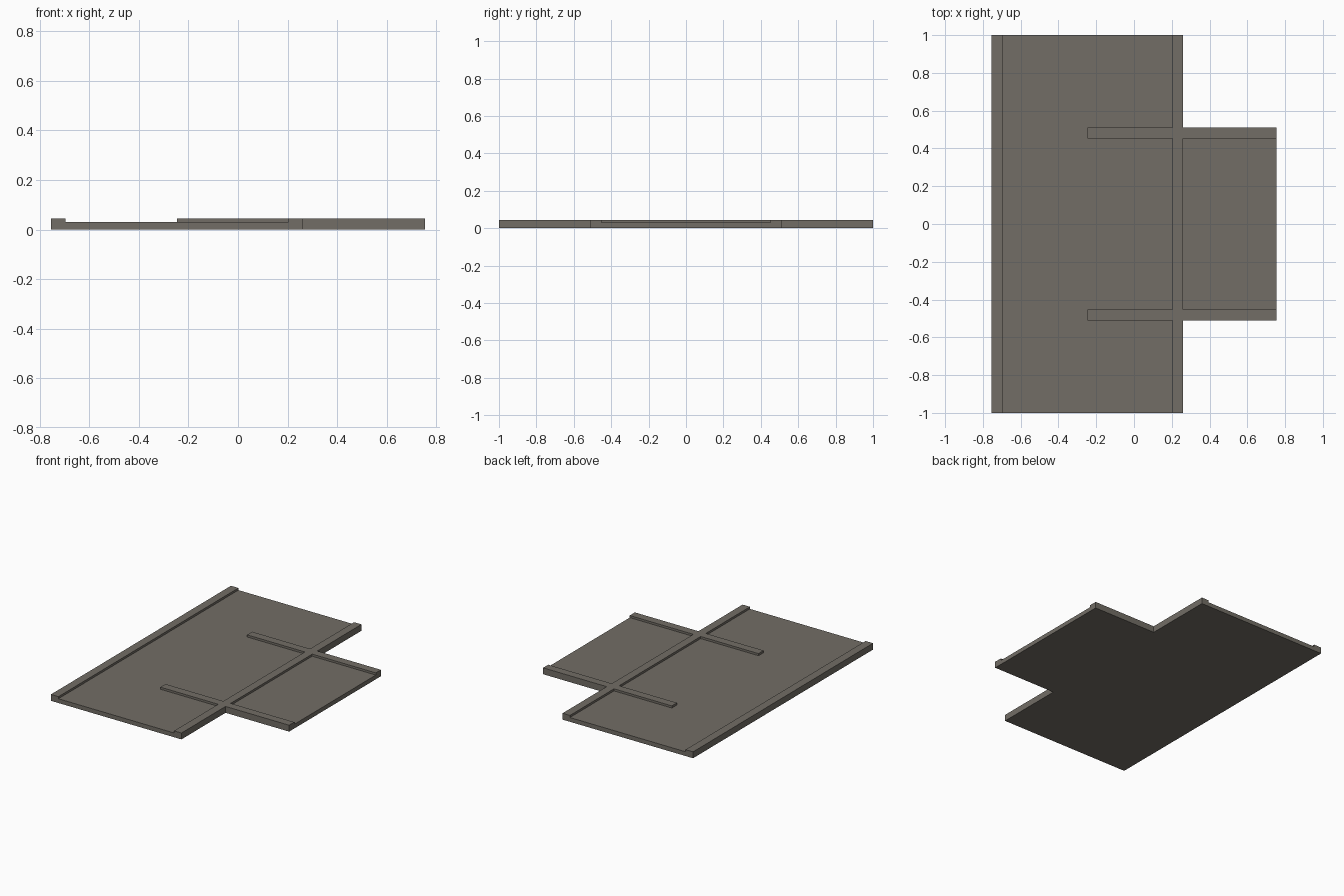
import bpy, bmesh

if "Cube" in bpy.data.objects:
    bpy.data.objects.remove(bpy.data.objects["Cube"], do_unlink=True)

# Plan lines where the slab outline and the ribs begin and end
XS = [-0.755, -0.697, -0.247, 0.203, 0.26, 0.755]
YS = [-1, -0.51, -0.453, 0.453, 0.51, 1]
SLAB, RIB = 0.03, 0.015


def in_plan(x, y):
    return x < 0.26 or abs(y) < 0.51


def is_rib(x, y):
    edge_rib = x < -0.697
    long_rib = 0.203 < x < 0.26
    cross_rib = x > -0.247 and 0.453 < abs(y) < 0.51
    return edge_rib or long_rib or cross_rib


def raise_faces(bm, faces, height):
    """Extrude faces straight up and return the new top faces."""
    geom = bmesh.ops.extrude_face_region(bm, geom=faces)["geom"]
    verts = [g for g in geom if isinstance(g, bmesh.types.BMVert)]
    bmesh.ops.translate(bm, verts=verts, vec=(0, 0, height))
    return [g for g in geom if isinstance(g, bmesh.types.BMFace)]


# Stepped floor plan
bm = bmesh.new()
grid = [[bm.verts.new((x, y, 0)) for y in YS] for x in XS]
for i in range(len(XS) - 1):
    for j in range(len(YS) - 1):
        if in_plan((XS[i] + XS[i + 1]) / 2, (YS[j] + YS[j + 1]) / 2):
            bm.faces.new((grid[i][j], grid[i + 1][j],
                          grid[i + 1][j + 1], grid[i][j + 1]))
bmesh.ops.delete(bm, geom=[v for v in bm.verts if not v.link_faces], context="VERTS")

# Slab, then the ribs standing on it
top = raise_faces(bm, bm.faces[:], SLAB)
ribs = [f for f in top if is_rib(*f.calc_center_median().xy)]
raise_faces(bm, ribs, RIB)
bmesh.ops.recalc_face_normals(bm, faces=bm.faces[:])
bmesh.ops.dissolve_limit(bm, angle_limit=0.01, verts=bm.verts[:], edges=bm.edges[:])

mesh = bpy.data.meshes.new("ribbed_floor_slab")
bm.to_mesh(mesh)
bm.free()
slab = bpy.data.objects.new("ribbed_floor_slab", mesh)
bpy.context.collection.objects.link(slab)

# Warm grey stone
stone = bpy.data.materials.new("warm_grey")
stone.use_nodes = True
colour = (0.17, 0.155, 0.133, 1)
stone.diffuse_color = colour
stone.node_tree.nodes["Principled BSDF"].inputs["Base Color"].default_value = colour
mesh.materials.append(stone)
